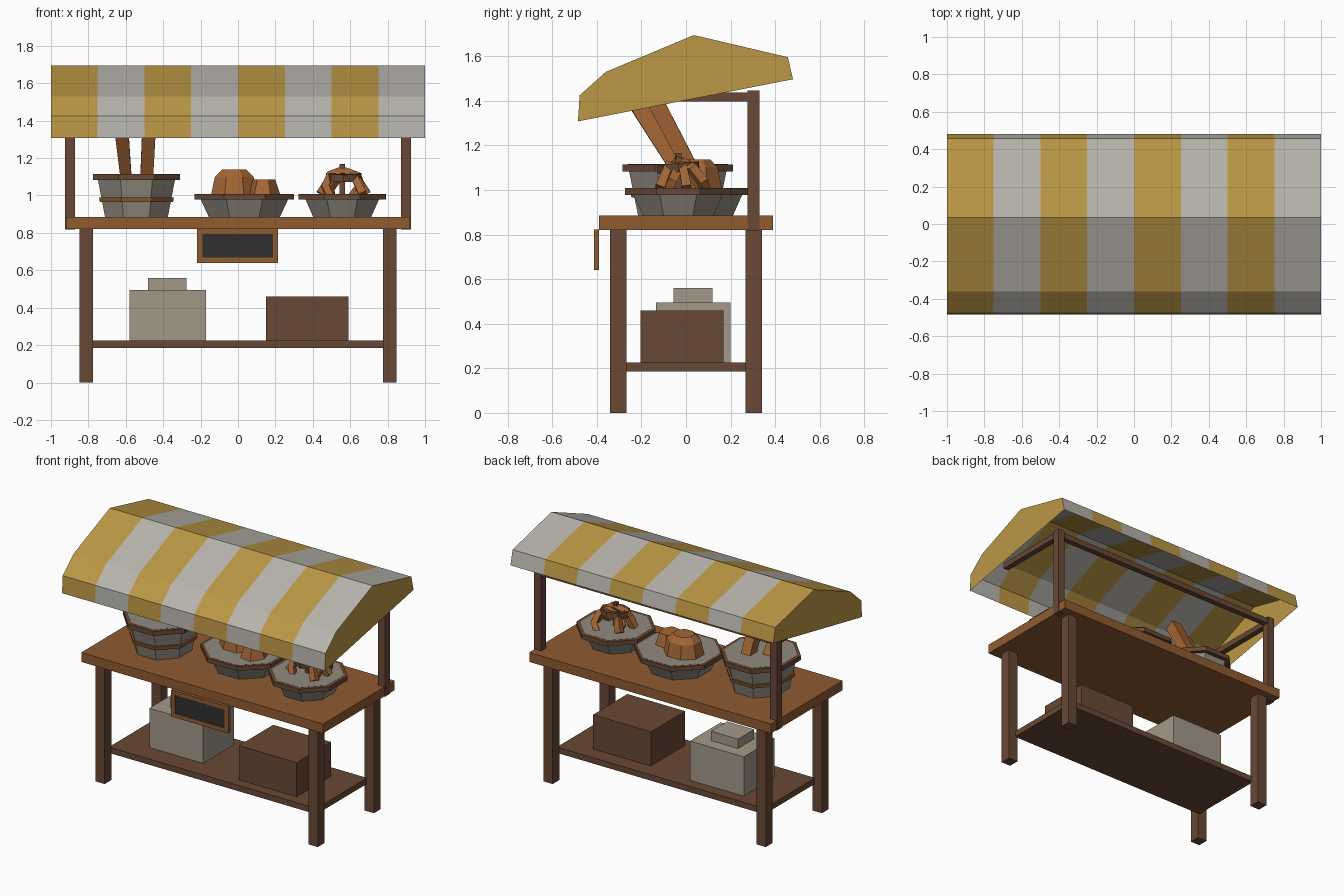
import bpy, bmesh, math
from mathutils import Vector, Matrix

if "Cube" in bpy.data.objects:
    bpy.data.objects.remove(bpy.data.objects["Cube"])


def mat(name, r, g, b):
    m = bpy.data.materials.new(name)
    m.diffuse_color = (r, g, b, 1)
    m.use_nodes = True
    m.node_tree.nodes["Principled BSDF"].inputs["Base Color"].default_value = m.diffuse_color
    return m


YELLOW = mat("yellow_cloth", 0.50, 0.31, 0.06)
WHITE = mat("pale_cloth", 0.48, 0.46, 0.42)
TOP = mat("table_wood", 0.28, 0.105, 0.03)
DARK = mat("dark_wood", 0.14, 0.065, 0.035)
SLATE = mat("slate", 0.03, 0.03, 0.03)
STONE = mat("basket_grey", 0.28, 0.26, 0.22)
SACK = mat("crate_beige", 0.36, 0.32, 0.25)
BREAD = mat("crust", 0.36, 0.13, 0.035)


def finish(name, bm, *mats):
    bmesh.ops.recalc_face_normals(bm, faces=bm.faces)
    me = bpy.data.meshes.new(name)
    bm.to_mesh(me)
    bm.free()
    for m in mats:
        me.materials.append(m)
    ob = bpy.data.objects.new(name, me)
    bpy.context.collection.objects.link(ob)
    return ob


def box(name, m, x0, x1, y0, y1, z0, z1):
    bm = bmesh.new()
    bmesh.ops.create_cube(bm, size=1)
    for v in bm.verts:
        v.co = Vector(((x0 + x1) / 2 + v.co.x * (x1 - x0),
                       (y0 + y1) / 2 + v.co.y * (y1 - y0),
                       (z0 + z1) / 2 + v.co.z * (z1 - z0)))
    return finish(name, bm, m)


def frustum(name, m, c, r0, r1, z0, z1, sides=8, squash=1.0, turn=math.pi / 8):
    """Closed tapered prism, squash stretches it in y."""
    bm = bmesh.new()
    bmesh.ops.create_cone(bm, cap_ends=True, segments=sides, radius1=r0, radius2=r1, depth=z1 - z0)
    bmesh.ops.rotate(bm, verts=bm.verts, matrix=Matrix.Rotation(turn, 3, 'Z'))
    for v in bm.verts:
        v.co = Vector((c[0] + v.co.x, c[1] + v.co.y * squash, v.co.z + (z0 + z1) / 2))
    return finish(name, bm, m)


def bar(name, m, a, b, w0, w1, sides=4):
    """Tapered bar between two points."""
    a, b = Vector(a), Vector(b)
    bm = bmesh.new()
    bmesh.ops.create_cone(bm, cap_ends=True, segments=sides, radius1=w0, radius2=w1, depth=(b - a).length)
    bmesh.ops.rotate(bm, verts=bm.verts, matrix=Matrix.Rotation(math.pi / sides, 3, 'Z'))
    rot = Vector((0, 0, 1)).rotation_difference(b - a).to_matrix().to_4x4()
    bm.transform(Matrix.Translation((a + b) / 2) @ rot)
    return finish(name, bm, m)


def ring(name, m, c, major, minor, rot, seg=8, sub=4):
    bm = bmesh.new()
    g = []
    for i in range(seg):
        t = 2 * math.pi * i / seg
        row = []
        for j in range(sub):
            p = 2 * math.pi * (j + 0.5) / sub
            r = major + minor * math.cos(p)
            row.append(bm.verts.new((r * math.cos(t), r * math.sin(t), minor * math.sin(p))))
        g.append(row)
    for i in range(seg):
        for j in range(sub):
            k, l = (i + 1) % seg, (j + 1) % sub
            bm.faces.new((g[i][j], g[k][j], g[k][l], g[i][l]))
    bm.transform(Matrix.Translation(c) @ Matrix.Rotation(rot[1], 4, 'Z') @ Matrix.Rotation(rot[0], 4, 'X'))
    return finish(name, bm, m)


# striped canopy: open underneath, closed gable ends
profile = [(-0.485, 1.308), (-0.477, 1.425), (-0.36, 1.53), (0.035, 1.695), (0.457, 1.596), (0.48, 1.497)]
bm = bmesh.new()
rows = [[bm.verts.new((-1 + 0.25 * i, y, z)) for y, z in profile] for i in range(9)]
for i in range(8):
    for j in range(5):
        f = bm.faces.new((rows[i][j], rows[i + 1][j], rows[i + 1][j + 1], rows[i][j + 1]))
        f.material_index = i % 2
bm.faces.new(rows[0])
bm.faces.new(rows[8])
finish("canopy", bm, YELLOW, WHITE)

# table, shelf, legs, canopy posts and arms
box("table_top", TOP, -0.92, 0.92, -0.39, 0.39, 0.82, 0.885)
box("shelf", DARK, -0.79, 0.79, -0.275, 0.275, 0.185, 0.225)
for s, side in ((-1, "left"), (1, "right")):
    for t, end in ((-1, "front"), (1, "back")):
        box(f"{end}_{side}_leg", DARK, *sorted((s * 0.775, s * 0.847)), *sorted((t * 0.268, t * 0.342)), 0, 0.82)
    xs = sorted((s * 0.872, s * 0.924))
    box(f"{side}_post", DARK, *xs, 0.277, 0.33, 0.818, 1.447)
    box(f"{side}_arm", DARK, *sorted((s * 0.878, s * 0.918)), -0.24, 0.28, 1.398, 1.437)
box("canopy_crossbar", DARK, -0.872, 0.872, 0.284, 0.323, 1.398, 1.437)

# hanging price board
box("board_slate", SLATE, -0.195, 0.19, -0.407, -0.394, 0.665, 0.80)
box("board_top_rail", TOP, -0.22, 0.215, -0.412, -0.39, 0.795, 0.823)
box("board_bottom_rail", TOP, -0.22, 0.215, -0.412, -0.39, 0.64, 0.668)
box("board_left_stile", TOP, -0.22, -0.19, -0.412, -0.39, 0.668, 0.795)
box("board_right_stile", TOP, 0.186, 0.215, -0.412, -0.39, 0.668, 0.795)

# stored goods on the shelf
box("pale_crate", SACK, -0.58, -0.17, -0.135, 0.20, 0.225, 0.495)
box("pale_crate_lid", SACK, -0.48, -0.275, -0.055, 0.12, 0.495, 0.56)
box("brown_crate", DARK, 0.15, 0.59, -0.205, 0.168, 0.225, 0.46)

# baskets: filled tapered tubs with a flat rim
K = 1 / math.cos(math.pi / 8)
tubs = [("tall", (-0.543, -0.037), 0.168, 0.212, 0.233, 1.084, 1.115, 1.06),
        ("middle", (0.034, 0.03), 0.19, 0.248, 0.266, 0.978, 1.008, 0.95),
        ("right", (0.557, -0.035), 0.155, 0.21, 0.233, 0.978, 1.008, 1.02)]
for n, c, r0, r1, rr, z0, z1, sq in tubs:
    frustum(f"{n}_basket", STONE, c, r0 * K, r1 * K, 0.885, z1 + 0.001, squash=sq)
    frustum(f"{n}_basket_rim", DARK, c, rr * K, rr * K, z0, z1, squash=sq)
frustum("tall_basket_band", TOP, tubs[0][1], 0.196 * K, 0.2 * K, 0.966, 0.99, squash=1.06)

# long loaves leaning in the tall basket
bar("long_loaf_left", BREAD, (-0.595, -0.02, 1.06), (-0.63, -0.245, 1.43), 0.04, 0.055)
bar("long_loaf_right", BREAD, (-0.49, 0.04, 1.06), (-0.472, -0.16, 1.44), 0.048, 0.052)

# round loaves
frustum("big_loaf", BREAD, (-0.02, 0.05), 0.135, 0.112, 1.0, 1.10, squash=0.9)
frustum("big_loaf_crown", BREAD, (-0.02, 0.05), 0.112, 0.07, 1.10, 1.138, squash=0.9)
frustum("small_loaf", BREAD, (0.14, -0.02), 0.088, 0.06, 1.0, 1.085, sides=6, squash=1.2)

# pile of twisted bread
ring("flat_twist", DARK, (0.565, -0.035, 1.10), 0.075, 0.028, (0.1, 0))
ring("leaning_twist", BREAD, (0.56, -0.07, 1.045), 0.095, 0.028, (1.15, 0.1))
ring("back_twist", BREAD, (0.57, 0.03, 1.04), 0.09, 0.028, (-1.0, 0.5))
bar("twist_end", DARK, (0.557, -0.035, 1.0), (0.557, -0.035, 1.167), 0.02, 0.02)
for i, a in enumerate((0.3, 2.4, 3.4, 5.6)):
    d = Vector((math.cos(a), math.sin(a), 0))
    c = Vector((0.565, -0.035, 0))
    bar(f"bread_stick_{i + 1}", BREAD, c + d * 0.13 + Vector((0, 0, 1.01)),
        c + d * 0.06 + Vector((0, 0, 1.12)), 0.03, 0.024)
